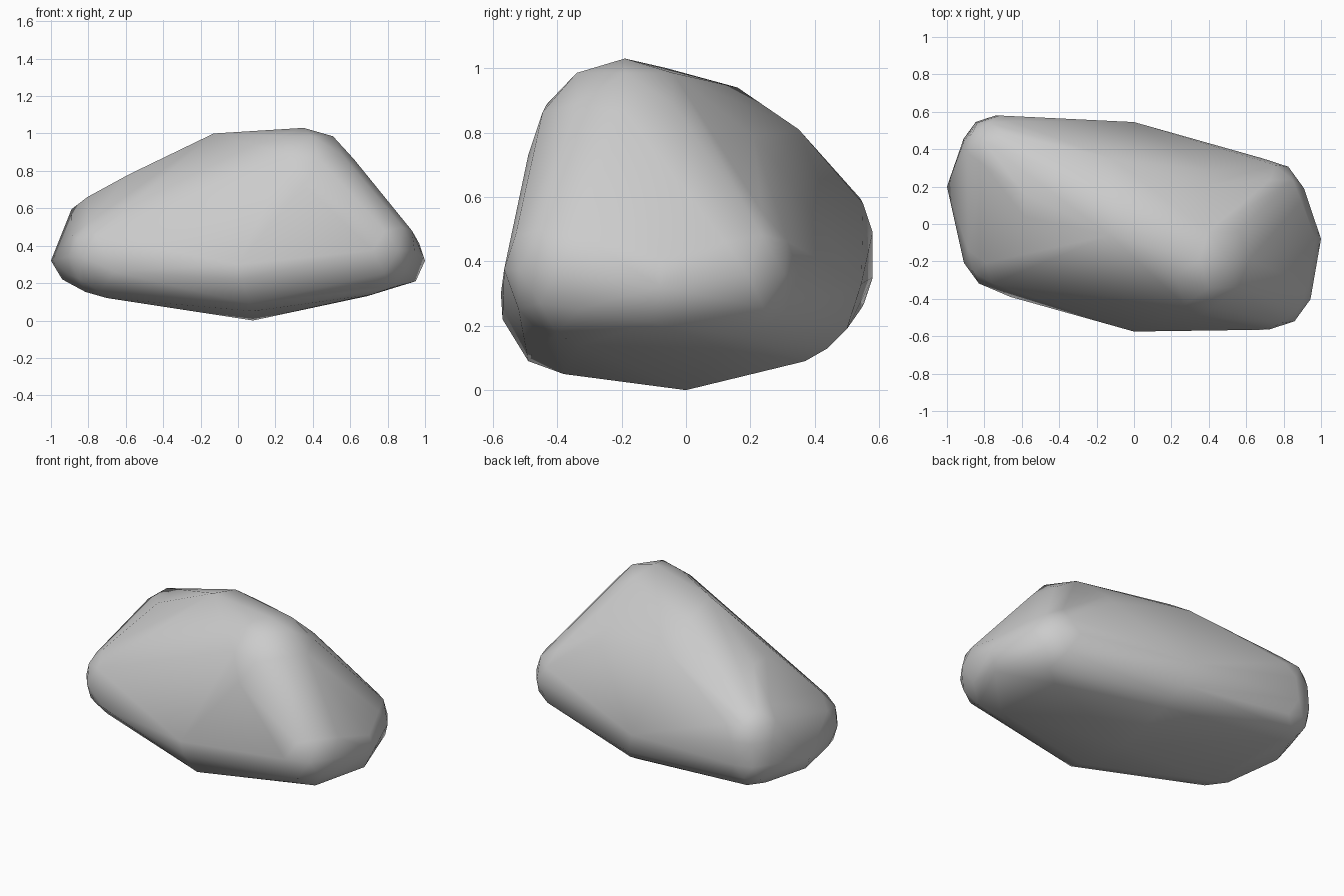
import bpy, bmesh
from mathutils import Matrix

# Rounded corners of the boulder: x, y, z, radius
CORNERS = [
    (0.72, -0.33, 0.375, 0.235),  # bottom front right
    (0.69, 0.12, 0.36, 0.23),     # bottom back right
    (-0.70, -0.14, 0.34, 0.22),   # bottom front left
    (-0.74, 0.40, 0.35, 0.18),    # bottom back left
    (0.35, -0.19, 0.73, 0.30),    # top front right
    (0.34, 0.10, 0.60, 0.22),     # top back right
    (-0.50, 0.10, 0.61, 0.20),    # top front left
    (-0.72, 0.38, 0.49, 0.20),    # top back left
]

# Shallow crests at the middle of each side, and the rib around the middle
CRESTS = [
    (-1.0, 0.20, 0.32), (-0.94, 0.15, 0.22), (-0.66, -0.39, 0.26),
    (1.0, -0.08, 0.32), (0.97, -0.08, 0.41), (0.95, -0.10, 0.21),
    (-0.13, -0.06, 1.0), (-0.13, 0.16, 0.94), (-0.12, 0.35, 0.81),
    (0.0, -0.575, 0.30), (0.02, -0.57, 0.22), (0.06, -0.49, 0.09),
    (0.08, -0.38, 0.05), (0.08, 0.0, 0.0), (0.08, 0.37, 0.09),
    (0.08, 0.44, 0.13), (0.05, 0.50, 0.19), (0.0, 0.545, 0.33),
]

# Wrap a hull around the corners and crests
bm = bmesh.new()
for x, y, z, r in CORNERS:
    bmesh.ops.create_icosphere(bm, subdivisions=2, radius=r,
                               matrix=Matrix.Translation((x, y, z)))
points = [v.co.copy() for v in bm.verts]
bm.free()

bm = bmesh.new()
for p in points + CRESTS:
    bm.verts.new(p)
bmesh.ops.convex_hull(bm, input=bm.verts[:])
bmesh.ops.delete(bm, geom=[v for v in bm.verts if not v.link_faces], context='VERTS')
bmesh.ops.recalc_face_normals(bm, faces=bm.faces[:])

# Smooth stone surface
for f in bm.faces:
    f.smooth = True
mesh = bpy.data.meshes.new("boulder")
bm.to_mesh(mesh)
bm.free()
boulder = bpy.data.objects.new("boulder", mesh)
bpy.context.collection.objects.link(boulder)
